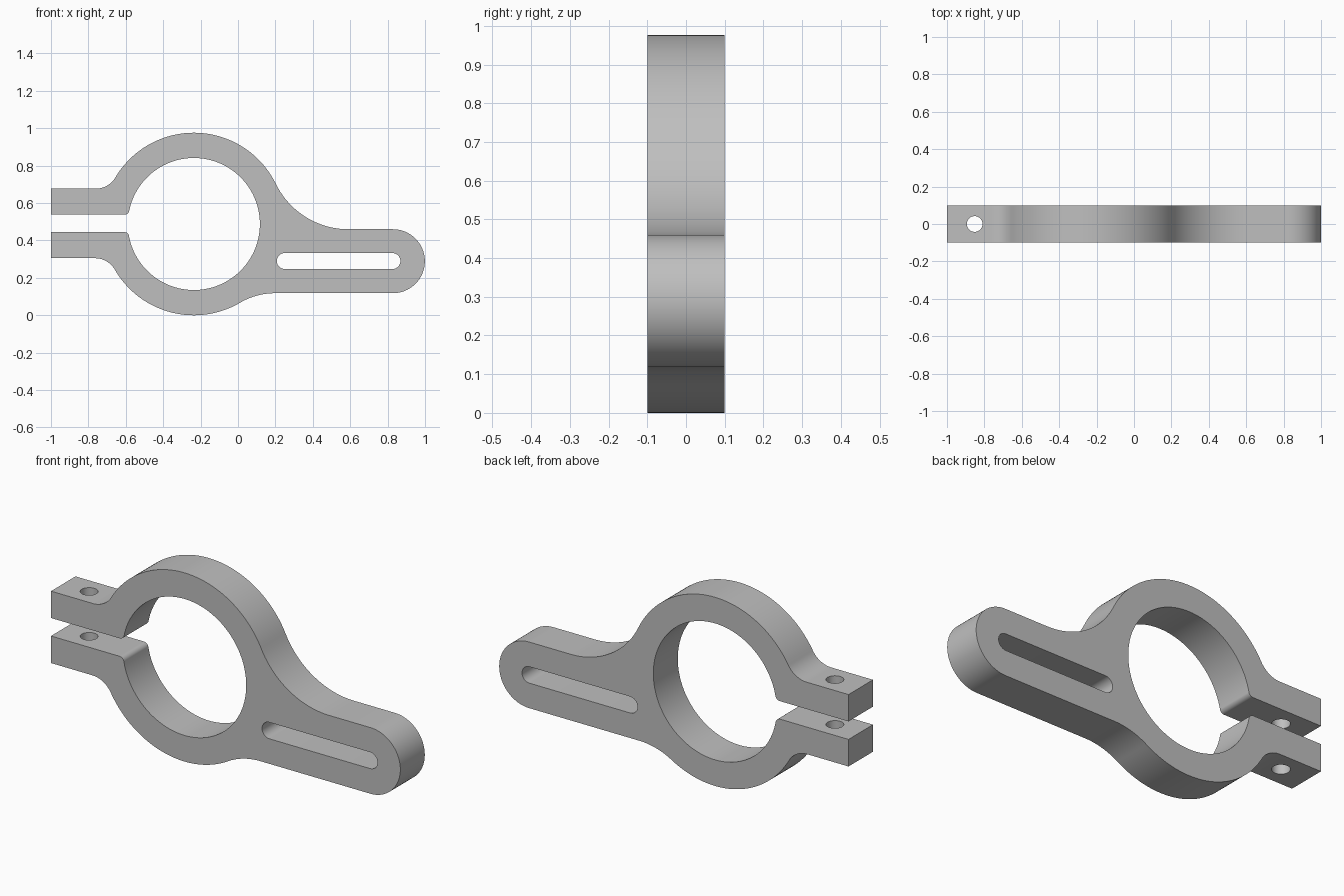
import bpy, bmesh, math
from math import pi, sin, cos, sqrt, atan2

if "Cube" in bpy.data.objects:
    bpy.data.objects.remove(bpy.data.objects["Cube"])

CX, CZ = -0.236, 0.488         # ring centre
OUTER, INNER = 0.488, 0.353    # ring radii
HALF = 0.1                     # half depth
ARM_X, ARM_Z, ARM_R = 0.828, 0.289, 0.171

grey = bpy.data.materials.new("plain grey")
grey.use_nodes = True
grey.diffuse_color = (0.52, 0.52, 0.52, 1)
grey.node_tree.nodes["Principled BSDF"].inputs["Base Color"].default_value = (0.52, 0.52, 0.52, 1)


def arc(x, z, r, a, b, n):
    return [(x + r * cos(a + (b - a) * i / n), z + r * sin(a + (b - a) * i / n))
            for i in range(n + 1)]


def fillet(ring, z, r, side, up):
    """Arc from a level line at height z to the ring, and the ring angle it meets."""
    fz = z + up * r
    fx = CX + side * sqrt((ring + r) ** 2 - (fz - CZ) ** 2)
    touch = atan2(CZ - fz, CX - fx)
    return arc(fx, fz, r, -up * pi / 2, touch, 20), atan2(fz - CZ, fx - CX)


def extrude(name, points, depth):
    """Closed x-z outline made solid along y."""
    bm = bmesh.new()
    face = bm.faces.new([bm.verts.new((x, -depth, z)) for x, z in points])
    new = bmesh.ops.extrude_face_region(bm, geom=[face])["geom"]
    bmesh.ops.translate(bm, vec=(0, 2 * depth, 0),
                        verts=[v for v in new if isinstance(v, bmesh.types.BMVert)])
    bmesh.ops.recalc_face_normals(bm, faces=bm.faces)
    mesh = bpy.data.meshes.new(name)
    bm.to_mesh(mesh)
    bm.free()
    mesh.materials.append(grey)
    obj = bpy.data.objects.new(name, mesh)
    bpy.context.collection.objects.link(obj)
    return obj


# Blends between ring, ears and arm
ear_top, a_top = fillet(OUTER, 0.677, 0.122, -1, 1)
ear_low, a_low = fillet(OUTER, 0.305, 0.122, -1, -1)
arm_top, b_top = fillet(OUTER, ARM_Z + ARM_R, 0.432, 1, 1)
arm_low, b_low = fillet(OUTER, ARM_Z - ARM_R, 0.37, 1, -1)
lip_top, c_top = fillet(INNER, 0.538, 0.025, -1, 1)
lip_low, c_low = fillet(INNER, 0.445, 0.025, -1, -1)

# Clamp outline: upper ear, ring, arm, ring, lower ear, bore
outline = [(-1, 0.677)] + ear_top
outline += arc(CX, CZ, OUTER, a_top, b_top, 64)[1:-1]
outline += arm_top[::-1] + arc(ARM_X, ARM_Z, ARM_R, pi / 2, -pi / 2, 40) + arm_low
outline += arc(CX, CZ, OUTER, b_low, a_low, 48)[1:-1]
outline += ear_low[::-1] + [(-1, 0.305), (-1, 0.445)] + lip_low
outline += arc(CX, CZ, INNER, c_low, c_top, 112)[1:-1]
outline += lip_top[::-1] + [(-1, 0.538)]
clamp = extrude("clamp_bracket", outline, HALF)

# Slot through the arm
SLOT_R = 0.0425
slot = extrude("slot_cutter",
               arc(0.826, 0.29, SLOT_R, -pi / 2, pi / 2, 20)
               + arc(0.25, 0.29, SLOT_R, pi / 2, 3 * pi / 2, 20), 0.2)

# Bolt hole through both ears
bpy.ops.mesh.primitive_cylinder_add(vertices=40, radius=0.042, depth=1,
                                    location=(-0.852, 0, 0.49))
bolt = bpy.context.object
bolt.name = "bolt_hole_cutter"
bolt.data.materials.append(grey)

bpy.ops.object.select_all(action='DESELECT')
clamp.select_set(True)
bpy.context.view_layer.objects.active = clamp
for cutter in (slot, bolt):
    cutter.hide_render = True
    mod = clamp.modifiers.new(cutter.name, 'BOOLEAN')
    mod.operation, mod.solver, mod.object = 'DIFFERENCE', 'EXACT', cutter
    bpy.ops.object.modifier_apply(modifier=mod.name)
    bpy.data.objects.remove(cutter)
bpy.ops.object.shade_smooth_by_angle(angle=math.radians(30))
